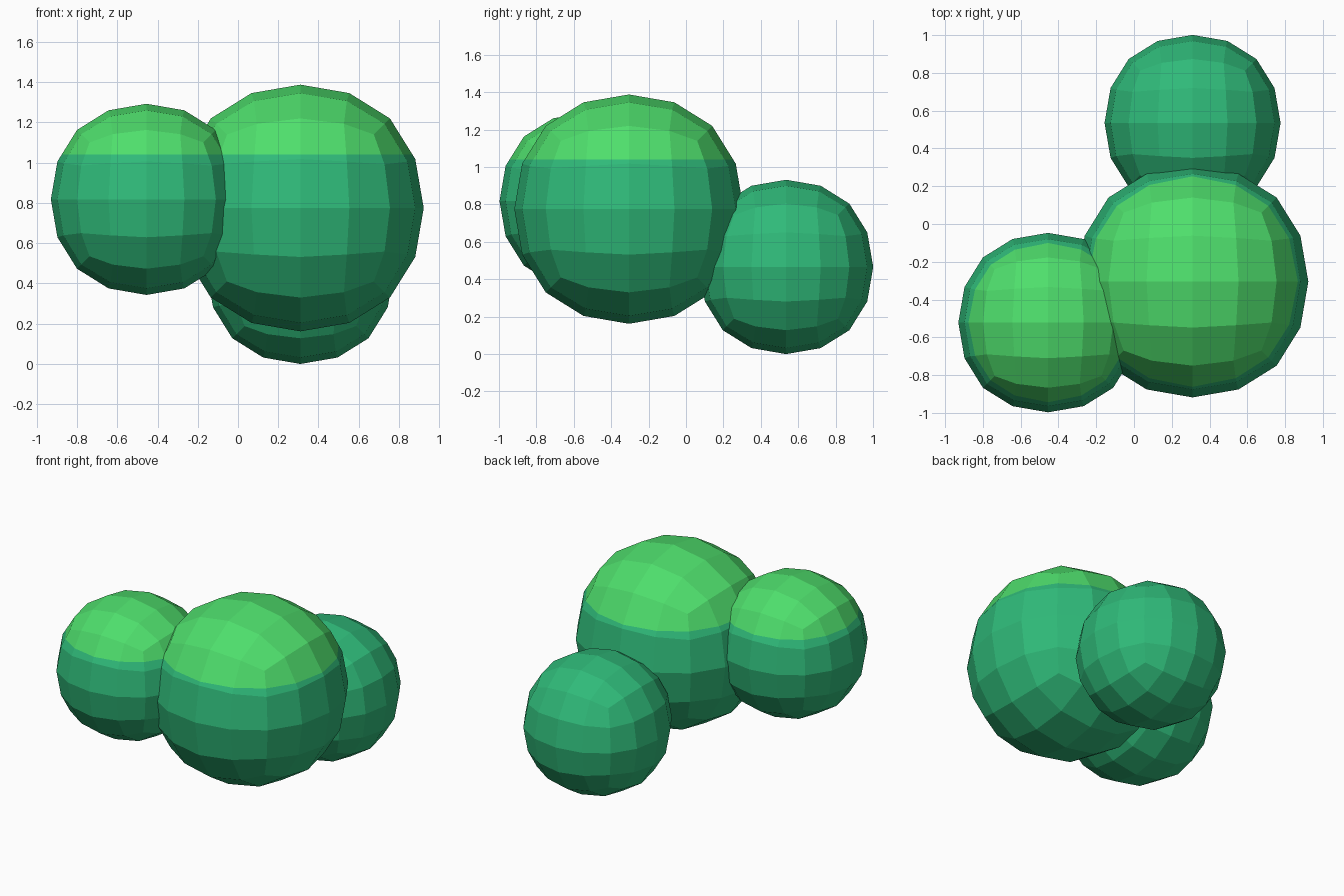
import bpy, bmesh

if "Cube" in bpy.data.objects:
    bpy.data.objects.remove(bpy.data.objects["Cube"])

SUN_LINE = 1.04  # height above which the leaves are the lighter green


def srgb(r, g, b):
    def lin(c):
        c /= 255
        return c / 12.92 if c <= 0.04045 else ((c + 0.055) / 1.055) ** 2.4
    return (lin(r), lin(g), lin(b), 1.0)


def material(name, rgb):
    m = bpy.data.materials.new(name)
    m.diffuse_color = srgb(*rgb)
    m.use_nodes = True
    m.node_tree.nodes["Principled BSDF"].inputs["Base Color"].default_value = m.diffuse_color
    return m


dark_leaf = material("deep_green", (47, 186, 121))
light_leaf = material("bright_green", (78, 222, 108))


def leaf_clump(name, centre, radius):
    # cube rounded by two subdivision levels
    bpy.ops.mesh.primitive_cube_add(size=2)
    ob = bpy.context.object
    ob.name = ob.data.name = name
    mod = ob.modifiers.new("rounding", "SUBSURF")
    mod.levels = mod.render_levels = 2
    bpy.ops.object.modifier_apply(modifier=mod.name)
    ob.data.materials.append(dark_leaf)
    ob.data.materials.append(light_leaf)

    bm = bmesh.new()
    bm.from_mesh(ob.data)
    s = radius / max(v.co.z for v in bm.verts)
    for v in bm.verts:
        v.co *= s
    # cut at the colour line and paint the upper faces
    cut = SUN_LINE - centre[2]
    bmesh.ops.bisect_plane(bm, geom=bm.verts[:] + bm.edges[:] + bm.faces[:],
                           plane_co=(0, 0, cut), plane_no=(0, 0, 1), dist=1e-5)
    for f in bm.faces:
        f.smooth = False
        f.material_index = int(f.calc_center_median().z > cut)
    bm.to_mesh(ob.data)
    bm.free()
    ob.location = centre
    return ob


leaf_clump("large_leaf_clump", (0.31, -0.305, 0.775), 0.613)
leaf_clump("side_leaf_clump", (-0.455, -0.522, 0.818), 0.475)
leaf_clump("back_leaf_clump", (0.31, 0.535, 0.466), 0.466)
